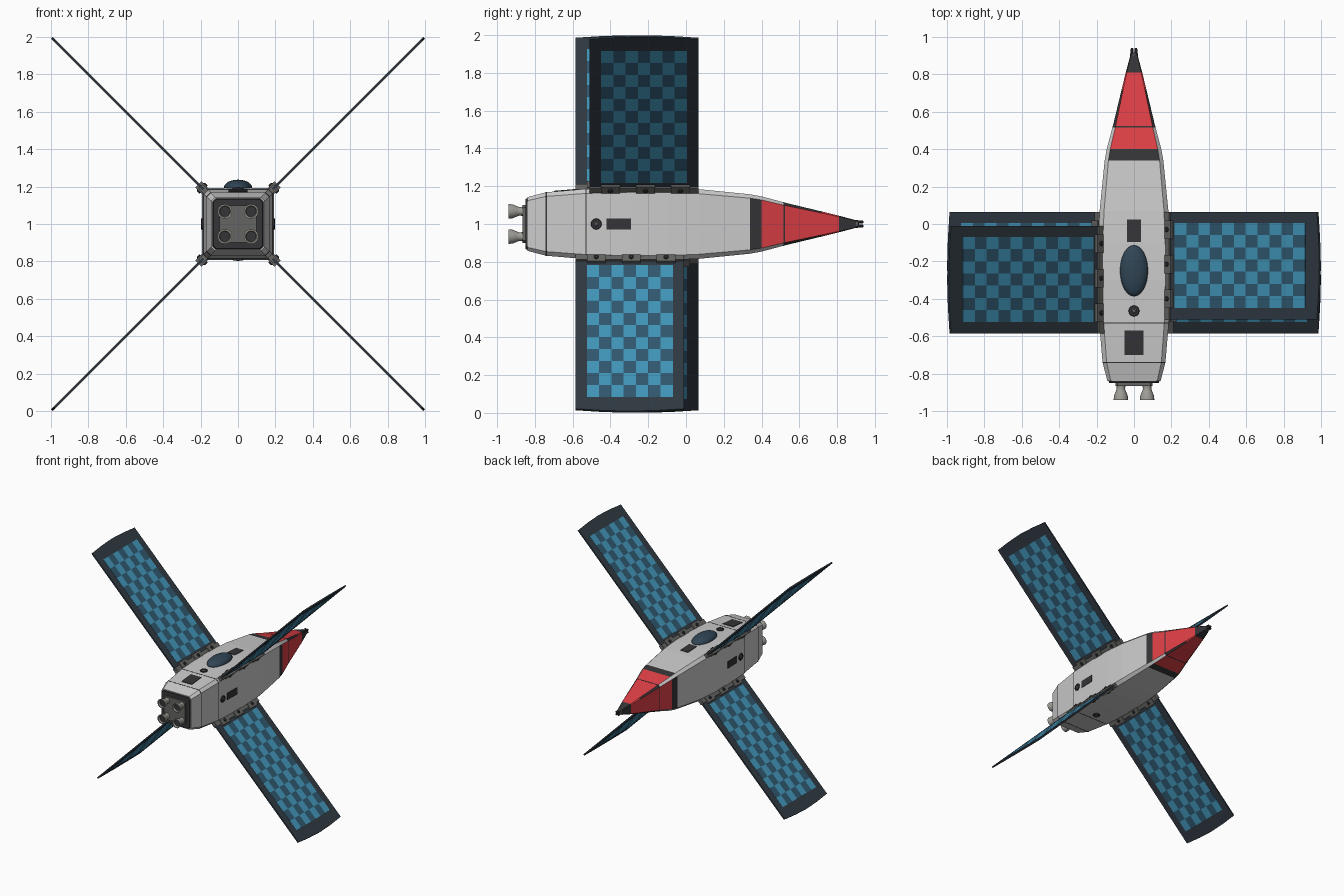
import bpy, bmesh, math
from mathutils import Matrix, Vector

if "Cube" in bpy.data.objects:
    bpy.data.objects.remove(bpy.data.objects["Cube"])


def mat(name, r, g, b):
    m = bpy.data.materials.new(name)
    m.diffuse_color = (r, g, b, 1)
    m.use_nodes = True
    m.node_tree.nodes["Principled BSDF"].inputs["Base Color"].default_value = m.diffuse_color
    return m


WHITE = mat("hull_white", 0.66, 0.66, 0.66)
RED = mat("nose_red", 0.72, 0.05, 0.06)
DARK = mat("dark_trim", 0.035, 0.035, 0.04)
NAVY = mat("panel_frame", 0.03, 0.042, 0.055)
LIGHT = mat("cell_light", 0.055, 0.31, 0.5)
DEEP = mat("cell_dark", 0.03, 0.1, 0.165)
GREY = mat("metal_grey", 0.13, 0.13, 0.125)
NOZZLE = mat("nozzle_metal", 0.35, 0.34, 0.31)
GLASS = mat("dome_glass", 0.03, 0.06, 0.09)


def finish(bm, name, mats, M=None, smooth=None):
    if M:
        bm.transform(M)
    bmesh.ops.recalc_face_normals(bm, faces=bm.faces)
    me = bpy.data.meshes.new(name)
    bm.to_mesh(me)
    bm.free()
    for m in mats:
        me.materials.append(m)
    ob = bpy.data.objects.new(name, me)
    bpy.context.collection.objects.link(ob)
    if smooth:
        bpy.ops.object.select_all(action='DESELECT')
        ob.select_set(True)
        bpy.context.view_layer.objects.active = ob
        bpy.ops.object.shade_smooth_by_angle(angle=math.radians(smooth))
    return ob


def loft(name, stations, mats, flat=None, edge=None, z=1.0):
    """Chamfered-square rings (y, half width) joined along y."""
    bm = bmesh.new()
    rings = []
    for y, h in stations:
        k = h * 0.87
        pts = [(h, -k), (h, k), (k, h), (-k, h), (-h, k), (-h, -k), (-k, -h), (k, -h)]
        rings.append([bm.verts.new((a, y, z + b)) for a, b in pts])
    for i in range(len(rings) - 1):
        for j in range(8):
            n = (j + 1) % 8
            f = bm.faces.new((rings[i][j], rings[i][n], rings[i + 1][n], rings[i + 1][j]))
            if flat:
                f.material_index = (edge if j % 2 else flat)[i]
    bm.faces.new(rings[0])
    bm.faces.new(rings[-1])
    return finish(bm, name, mats)


def box(name, lo, hi, m, M=None):
    bm = bmesh.new()
    bmesh.ops.create_cube(bm, size=1)
    size = [b - a for a, b in zip(lo, hi)]
    mid = [(a + b) / 2 for a, b in zip(lo, hi)]
    bm.transform(Matrix.Translation(mid) @ Matrix.Diagonal((*size, 1)))
    return finish(bm, name, [m], M)


def lathe(name, prof, origin, axis, m, n=20):
    """Profile of (radius, height) turned about an axis."""
    bm = bmesh.new()
    rings = [[bm.verts.new((r * math.cos(i * math.tau / n), r * math.sin(i * math.tau / n), h))
              for i in range(n)] for r, h in prof]
    for a, b in zip(rings, rings[1:]):
        for i in range(n):
            k = (i + 1) % n
            bm.faces.new((a[i], a[k], b[k], b[i]))
    bm.faces.new(rings[0])
    bm.faces.new(rings[-1])
    M = Matrix.Translation(origin) @ Vector(axis).to_track_quat('Z', 'Y').to_matrix().to_4x4()
    return finish(bm, name, [m], M, 35)


# hull: white body, dark band, red nose, dark tip
HULL = [(-0.84, .142), (-0.74, .168), (-0.53, .186), (-0.3, .193), (-0.1, .192), (0.07, .184),
        (0.34, .157), (0.40, .146), (0.52, .114), (0.72, .066), (0.81, .044), (0.90, .02)]
loft("hull", HULL, [WHITE, DARK, RED],
     flat=[0, 0, 0, 0, 0, 0, 1, 2, 2, 2, 1], edge=[0, 0, 0, 0, 0, 0, 0, 0, 1, 2, 1])


def half(y):
    for (a, ha), (b, hb) in zip(HULL, HULL[1:]):
        if a <= y <= b:
            return ha + (hb - ha) * (y - a) / (b - a)


# panel seams
for i, y in enumerate((-0.74, -0.53, 0.52)):
    loft(f"seam_{i}", [(y - .003, half(y - .003) + .001), (y + .003, half(y + .003) + .001)], [DARK])

# nose tip collar and prongs
lathe("tip_collar", [(.018, 0), (.021, .005), (.021, .018), (.014, .024)], (0, .892, 1), (0, 1, 0), GREY, 12)
for sx in (-1, 1):
    for sz in (-1, 1):
        lathe("tip_prong", [(.008, 0), (.008, .035), (.005, .04)],
              (sx * .01, .9, 1 + sz * .01), (0, 1, 0), DARK, 8)

# engine bay and nozzles
loft("engine_surround", [(-.85, .132), (-.835, .138)], [DARK])
loft("engine_plate", [(-.865, .1), (-.845, .1)], [GREY])
for sx in (-1, 1):
    for sz in (-1, 1):
        lathe("nozzle", [(.026, 0), (.022, .02), (.027, .035), (.036, .055), (.039, .08),
                         (.031, .08), (.024, .05), (.018, .03)],
              (sx * .07, -.86, 1 + sz * .067), (0, -1, 0), NOZZLE)
        lathe("nozzle_throat", [(.029, 0), (.029, .004)],
              (sx * .07, -.921, 1 + sz * .067), (0, -1, 0), DARK)


def hatch(name, y0, y1, w, axis):
    """Plate following the hull slope on one hull side."""
    ax = Vector(axis)
    side = Vector((0, 1, 0)).cross(ax)
    bm = bmesh.new()
    corners = []
    for d in (-.02, .004):
        for y, s in ((y0, -w), (y0, w), (y1, w), (y1, -w)):
            corners.append(bm.verts.new(Vector((0, y, 1)) + ax * (half(y) + d) + side * s))
    bmesh.ops.convex_hull(bm, input=corners)
    finish(bm, name, [DARK])


def port(name, y, axis):
    p = Vector((0, y, 1)) + Vector(axis) * (half(y) - .01)
    lathe(name + "_ring", [(.029, 0), (.029, .014), (.026, .018), (.019, .018), (.019, .012)], p, axis, DARK)
    lathe(name + "_lens", [(.014, 0), (.014, .014), (.008, .019)], p, axis, GREY)


# side, top and bottom fittings
for s, n in ((1, "right"), (-1, "left")):
    hatch(n + "_hatch", -.42, -.29, .03, (s, 0, 0))
    port(n + "_port", -.475, (s, 0, 0))
hatch("top_front_hatch", -.095, .025, .037, (0, 0, 1))
hatch("top_rear_hatch", -.70, -.57, .05, (0, 0, 1))
port("top_port", -.465, (0, 0, 1))
port("bottom_port", -.465, (0, 0, -1))

# canopy dome
bm = bmesh.new()
bmesh.ops.create_uvsphere(bm, u_segments=24, v_segments=14, radius=1)
finish(bm, "canopy_dome", [GLASS],
       Matrix.Translation((0, -.25, 1.195)) @ Matrix.Diagonal((.075, .137, .042, 1)), 40)

# four solar wings, local axes: diagonal distance, y, thickness
W, COLS, ROWS = .575, 7, 11
for sx in (-1, 1):
    for sz in (-1, 1):
        y0 = -.51 if sx == sz else -.585
        name = ("upper" if sz > 0 else "lower") + ("_right" if sx > 0 else "_left")
        d = Vector((sx, 0, sz))
        nrm = d.cross(Vector((0, 1, 0))).normalized()
        M = Matrix(((d.x, 0, nrm.x, 0), (0, 1, 0, y0), (d.z, 0, nrm.z, 1), (0, 0, 0, 1)))
        # frame plate with bowed tip
        bm = bmesh.new()
        outline = [(.185, 0), (.982, 0), (.991, W * .25), (.995, W * .5), (.991, W * .75), (.982, W), (.185, W)]
        f = bm.faces.new([bm.verts.new((t, y, -.006)) for t, y in outline])
        g = bmesh.ops.extrude_face_region(bm, geom=[f])
        bmesh.ops.translate(bm, vec=(0, 0, .012), verts=[v for v in g['geom'] if isinstance(v, bmesh.types.BMVert)])
        finish(bm, name + "_wing_frame", [NAVY], M)
        # checkered cells standing proud of both faces
        bm = bmesh.new()
        a, b, m = (.92 - .222) / ROWS, .065, (W - COLS * .065) / 2
        for i in range(ROWS):
            for j in range(COLS):
                t, y = .222 + i * a, m + j * b
                r = bmesh.ops.create_cube(bm, size=1, matrix=Matrix.Translation((t + a / 2, y + b / 2, 0))
                                          @ Matrix.Diagonal((a, b, .015, 1)))
                for f in {f for v in r['verts'] for f in v.link_faces}:
                    f.material_index = (i + j) % 2
        finish(bm, name + "_solar_cells", [LIGHT, DEEP], M)
        # hinge rail with bolts
        box(name + "_hinge_rail", (.17, 0, -.017), (.2, W, .017), GREY, M)
        for k, y in enumerate((.11, .295, .48)):
            box(f"{name}_hinge_clip_{k}", (.178, y - .05, -.023), (.212, y + .05, .023), GREY, M)
            for s in (-1, 1):
                p = M @ Vector((.192, y, s * .02))
                lathe(f"{name}_hinge_bolt_{k}", [(.013, 0), (.013, .008), (.009, .011)], p, nrm * s, DARK, 10)
